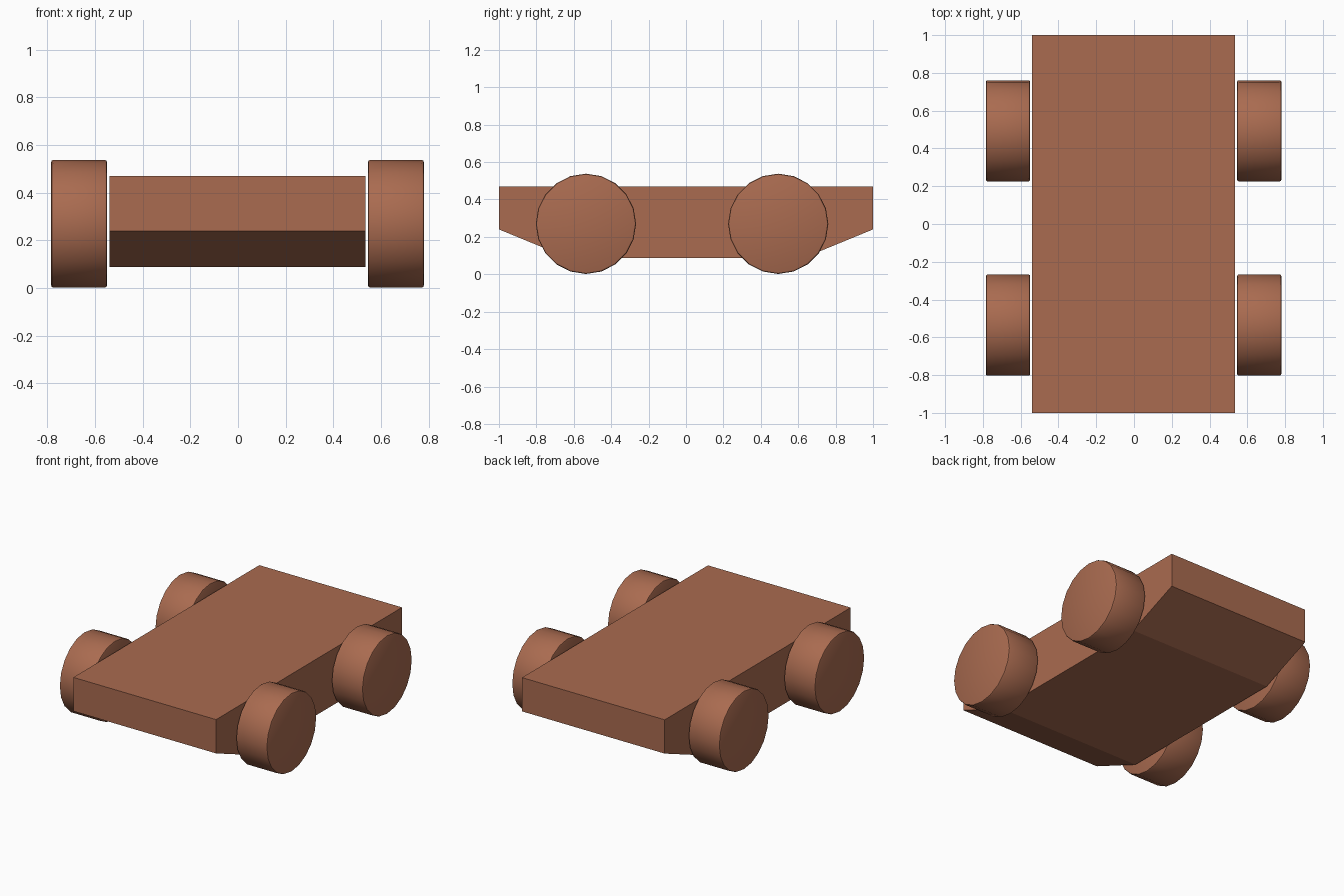
import bpy, bmesh, math
from mathutils import Matrix

if "Cube" in bpy.data.objects:
    bpy.data.objects.remove(bpy.data.objects["Cube"])

brown = bpy.data.materials.new("clay brown")
brown.diffuse_color = (0.40, 0.147, 0.08, 1)
brown.use_nodes = True
brown.node_tree.nodes["Principled BSDF"].inputs["Base Color"].default_value = brown.diffuse_color


def finish(bm, name):
    bmesh.ops.recalc_face_normals(bm, faces=bm.faces)
    mesh = bpy.data.meshes.new(name)
    bm.to_mesh(mesh)
    bm.free()
    mesh.materials.append(brown)
    obj = bpy.data.objects.new(name, mesh)
    bpy.context.collection.objects.link(obj)
    return obj


# Body: side profile (y, z) extruded across x
profile = [(-1, 0.47), (-1, 0.24), (-0.63, 0.088), (0.63, 0.088), (1, 0.24), (1, 0.47)]
X0, X1 = -0.54, 0.535
bm = bmesh.new()
side = bm.faces.new([bm.verts.new((X0, y, z)) for y, z in profile])
ext = bmesh.ops.extrude_face_region(bm, geom=[side])
bmesh.ops.translate(bm, vec=(X1 - X0, 0, 0),
                    verts=[g for g in ext["geom"] if isinstance(g, bmesh.types.BMVert)])
finish(bm, "body")


# Wheels: 20-sided cylinders with slightly bevelled rims
def wheel(name, x, y, radius=0.268, width=0.235, sides=20):
    bm = bmesh.new()
    bmesh.ops.create_cone(bm, cap_ends=True, segments=sides, radius1=radius,
                          radius2=radius, depth=width)
    rims = [e for e in bm.edges if any(len(f.verts) > 4 for f in e.link_faces)]
    bmesh.ops.bevel(bm, geom=rims, offset=0.01, segments=2, profile=0.5, affect='EDGES')
    bm.transform(Matrix.Translation((x, y, 0.27)) @ Matrix.Rotation(math.pi / 2, 4, 'Y'))
    obj = finish(bm, name)
    bpy.ops.object.select_all(action='DESELECT')
    obj.select_set(True)
    bpy.context.view_layer.objects.active = obj
    bpy.ops.object.shade_smooth_by_angle(angle=math.radians(40))


for end, y in (("front", -0.535), ("back", 0.493)):
    for hand, x in (("left", -0.667), ("right", 0.663)):
        wheel(f"{end}_{hand}_wheel", x, y)
